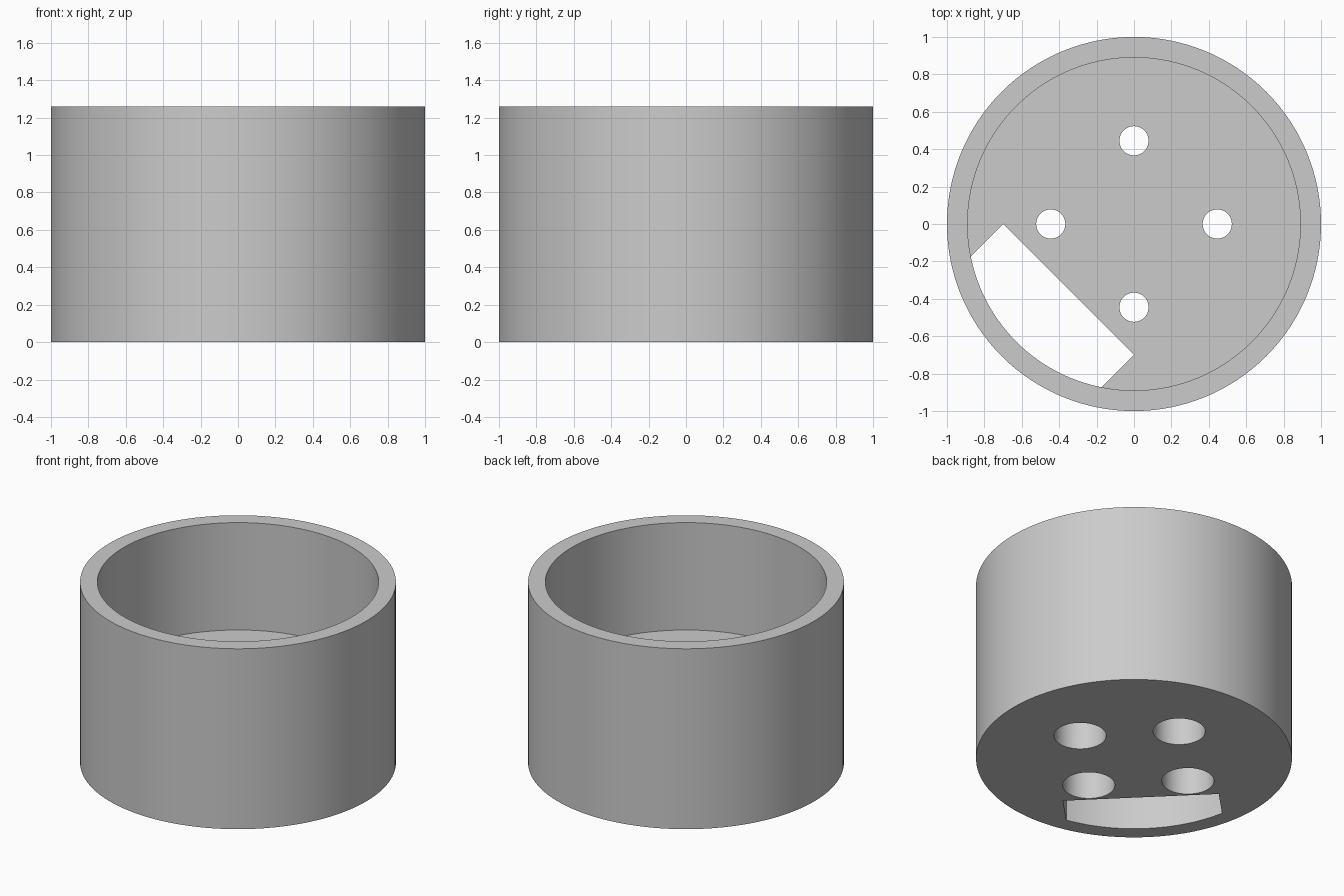
import bpy
from math import cos, sin, pi, radians

if "Cube" in bpy.data.objects:
    bpy.data.objects.remove(bpy.data.objects["Cube"], do_unlink=True)

OUTER, INNER, HEIGHT, FLOOR = 1.0, 0.89, 1.26, 0.51
SEGMENTS = 128
HOLE_RING, HOLE_R, BORE_R, BORE_TOP = 0.445, 0.078, 0.165, 0.34

grey = bpy.data.materials.new("plain grey")
grey.use_nodes = True
grey.diffuse_color = (0.6, 0.6, 0.6, 1)
grey.node_tree.nodes["Principled BSDF"].inputs["Base Color"].default_value = (0.6, 0.6, 0.6, 1)


def cylinder(name, radius, z0, z1, x=0, y=0, segments=SEGMENTS):
    bpy.ops.mesh.primitive_cylinder_add(vertices=segments, radius=radius, depth=z1 - z0,
                                        location=(x, y, (z0 + z1) / 2))
    ob = bpy.context.object
    ob.name = name
    ob.data.materials.append(grey)
    return ob


def cut(target, cutter):
    mod = target.modifiers.new("cut", 'BOOLEAN')
    mod.operation, mod.solver, mod.object = 'DIFFERENCE', 'EXACT', cutter
    bpy.context.view_layer.objects.active = target
    bpy.ops.object.modifier_apply(modifier=mod.name)
    bpy.data.objects.remove(cutter, do_unlink=True)


# Round outer wall, open at both ends
wall = cylinder("outer_wall", OUTER, 0, HEIGHT)
cut(wall, cylinder("wall_cutter", INNER, -0.2, HEIGHT + 0.2))

# Thick floor filling the lower part of the wall
base = cylinder("floor", INNER, 0, FLOOR)

# Four screw holes, counterbored from below
for i in range(4):
    x, y = HOLE_RING * cos(i * pi / 2), HOLE_RING * sin(i * pi / 2)
    cut(base, cylinder("hole_cutter", HOLE_R, -0.2, FLOOR + 0.2, x, y, 48))
    cut(base, cylinder("bore_cutter", BORE_R, -0.2, BORE_TOP, x, y, 64))

# Slot through the floor, against the wall on one diagonal
near, far = 0.495, 1.2
mid = -(near + far) / 2 * cos(pi / 4)
bpy.ops.mesh.primitive_cube_add(size=1, location=(mid, mid, FLOOR / 2),
                                rotation=(0, 0, radians(45)))
slot = bpy.context.object
slot.name = "slot_cutter"
slot.scale = (far - near, 0.99, FLOOR + 0.4)
slot.data.materials.append(grey)
bpy.context.view_layer.update()
cut(base, slot)

# Smooth round faces, keep rims sharp
for ob in (wall, base):
    bpy.ops.object.select_all(action='DESELECT')
    ob.select_set(True)
    bpy.context.view_layer.objects.active = ob
    bpy.ops.object.shade_smooth_by_angle(angle=radians(30))
